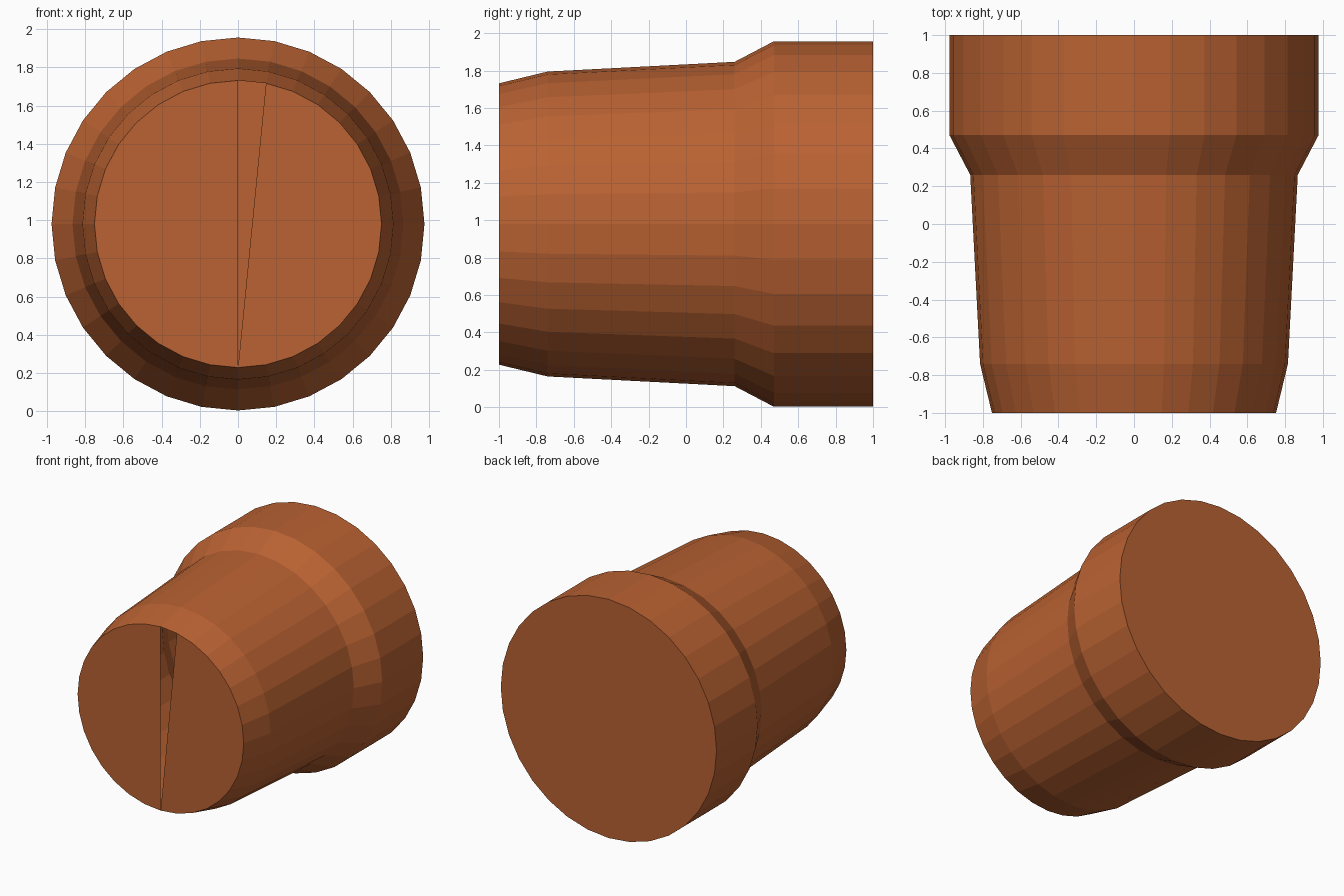
import bpy, bmesh, math

if "Cube" in bpy.data.objects:
    bpy.data.objects.remove(bpy.data.objects["Cube"])

SIDES, CENTRE_Z = 32, 0.98
# (y, radius) from the narrow base to the wide rim
PROFILE = [(-1.0, 0.752), (-0.74, 0.815), (0.26, 0.867), (0.47, 0.977), (1.0, 0.977)]

clay = bpy.data.materials.new("terracotta clay")
clay.diffuse_color = (0.49, 0.122, 0.032, 1)
clay.use_nodes = True
clay.node_tree.nodes["Principled BSDF"].inputs["Base Color"].default_value = clay.diffuse_color

bm = bmesh.new()
# rings start at the top and run towards +x
rings = []
for y, r in PROFILE:
    ring = []
    for i in range(SIDES):
        a = 2 * math.pi * i / SIDES
        ring.append(bm.verts.new((r * math.sin(a), y, CENTRE_Z + r * math.cos(a))))
    rings.append(ring)

# walls
for a, b in zip(rings, rings[1:]):
    for i in range(SIDES):
        j = (i + 1) % SIDES
        bm.faces.new((a[i], b[i], b[j], a[j]))

# closed wide end
bm.faces.new(rings[-1][::-1])

# narrow end in two pieces, leaving a thin wedge-shaped slit beside the centre
base, half = rings[0], SIDES // 2
bm.faces.new(base[1:half + 1])
bm.faces.new(base[half:] + [base[0]])

# outward normals set by direction from the pot's middle
bm.normal_update()
for f in bm.faces:
    c = f.calc_center_median()
    c.z -= CENTRE_Z
    if f.normal.dot(c) < 0:
        f.normal_flip()

mesh = bpy.data.meshes.new("flower_pot")
bm.to_mesh(mesh)
bm.free()
mesh.materials.append(clay)
pot = bpy.data.objects.new("flower_pot", mesh)
bpy.context.collection.objects.link(pot)
